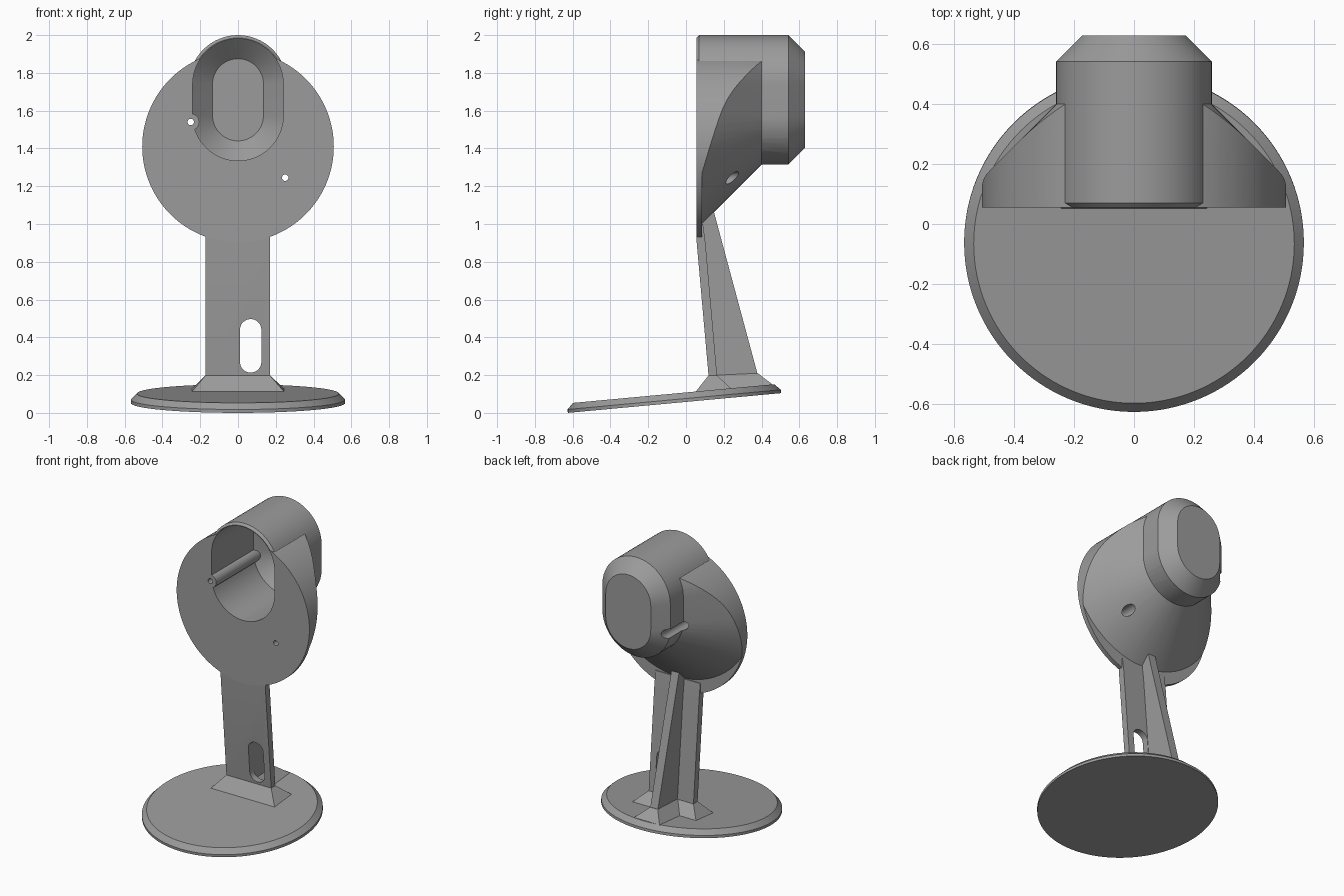
import bpy, bmesh, math
from mathutils import Matrix

if "Cube" in bpy.data.objects:
    bpy.data.objects.remove(bpy.data.objects["Cube"])

grey = bpy.data.materials.new("mid_grey")
grey.diffuse_color = (0.33, 0.33, 0.33, 1)
grey.use_nodes = True
grey.node_tree.nodes["Principled BSDF"].inputs["Base Color"].default_value = grey.diffuse_color


def loft(name, rings):
    """Closed solid through a list of equal-length rings of points."""
    bm = bmesh.new()
    rows = [[bm.verts.new(p) for p in ring] for ring in rings]
    n = len(rows[0])
    for a, b in zip(rows, rows[1:]):
        for i in range(n):
            j = (i + 1) % n
            bm.faces.new((a[i], a[j], b[j], b[i]))
    bm.faces.new(rows[0])
    bm.faces.new(rows[-1])
    bmesh.ops.recalc_face_normals(bm, faces=bm.faces)
    mesh = bpy.data.meshes.new(name)
    bm.to_mesh(mesh)
    bm.free()
    mesh.materials.append(grey)
    ob = bpy.data.objects.new(name, mesh)
    bpy.context.collection.objects.link(ob)
    return ob


def stadium(r, y, x=0.0, z0=1.575, z1=1.74, n=32):
    """Upright rounded slot outline at depth y."""
    pts = []
    for zc, start in ((z1, 0), (z0, math.pi)):
        for i in range(n + 1):
            a = start + math.pi * i / n
            pts.append((x + r * math.cos(a), y, zc + r * math.sin(a)))
    return pts


def circle(r, y, x, z, n=128):
    return [(x + r * math.cos(math.tau * i / n), y, z + r * math.sin(math.tau * i / n))
            for i in range(n)]


def rod(name, r, y0, y1, x, z, n=32):
    return loft(name, [circle(r, y0, x, z, n), circle(r, y1, x, z, n)])


def rect(x0, x1, y0, y1, z0, z1):
    """Rectangle whose height may change from front (z0) to back (z1)."""
    return [(x0, y0, z0), (x1, y0, z0), (x1, y1, z1), (x0, y1, z1)]


def combine(ob, other, op):
    """Boolean that is applied at once and removes the helper."""
    mod = ob.modifiers.new(op, 'BOOLEAN')
    mod.operation, mod.solver, mod.object = op, 'EXACT', other
    bpy.context.view_layer.objects.active = ob
    bpy.ops.object.modifier_apply(modifier=mod.name)
    bpy.data.objects.remove(other)


# Tilted round base with chamfered rim
tilt = math.atan(0.0925)
base = loft("base", [[(x, y, h) for x, _, y in circle(r, 0, 0, 0)]
                     for r, h in ((0.567, 0), (0.567, 0.018), (0.535, 0.05))])
base.data.transform(Matrix.Translation((0, -0.061, 0.0524)) @ Matrix.Rotation(tilt, 4, 'X'))

# Leaning stand plate with a cable slot
side = [(0.055, 0.92), (0.12, 0.19), (0.165, 0.19), (0.103, 0.9), (0.09, 1.0), (0.056, 1.0)]
plate = loft("stand_plate", [[(x, y, z) for y, z in side] for x in (-0.172, 0.17)])
combine(plate, loft("slot", [stadium(0.0565, y, 0.067, 0.27, 0.44) for y in (0, 0.3)]), 'DIFFERENCE')

# Back rib
side = [(0.13, 0.19), (0.383, 0.19), (0.13, 1.13), (0.07, 1.0)]
rib = loft("back_rib", [[(x, y, z) for y, z in side] for x in (-0.05, 0.008)])

# Flared feet of plate and rib
loft("plate_foot", [rect(-0.245, 0.245, 0.05, 0.24, 0.111, 0.128),
                    rect(-0.172, 0.17, 0.119, 0.165, 0.198, 0.198)])
loft("rib_foot", [rect(-0.12, 0.078, 0.12, 0.46, 0.117, 0.149),
                  rect(-0.05, 0.008, 0.13, 0.38, 0.198, 0.21)])

# Head: sloped shell trimmed to a round outline
head = loft("head", [stadium(0.595, 0.065), stadium(0.255, 0.405), stadium(0.255, 0.42)])
combine(head, rod("trim", 0.507, 0, 0.6, 0, 1.41, 128), 'INTERSECT')
combine(head, rod("front_disc", 0.507, 0.055, 0.085, 0, 1.41, 128), 'UNION')
# Long pocket body with chamfered back
combine(head, loft("body", [stadium(0.245, 0.055), stadium(0.26, 0.07),
                            stadium(0.26, 0.542), stadium(0.172, 0.63)]), 'UNION')
# Hollow pocket, leaving a screw boss along its left wall
pocket = loft("pocket", [stadium(0.24, 0.0), stadium(0.24, 0.51), stadium(0.135, 0.61)])
combine(pocket, rod("boss", 0.045, -0.1, 0.7, -0.25, 1.54), 'DIFFERENCE')
combine(head, pocket, 'DIFFERENCE')
# Screw holes with wider channels from behind
for x, z in ((-0.25, 1.54), (0.25, 1.245)):
    combine(head, rod("screw_hole", 0.017, 0, 0.3, x, z), 'DIFFERENCE')
    combine(head, rod("screw_channel", 0.033, 0.12, 0.8, x, z), 'DIFFERENCE')

# Smooth shading with sharp edges kept
for ob in list(bpy.context.scene.objects):
    bpy.ops.object.select_all(action='DESELECT')
    ob.select_set(True)
    bpy.context.view_layer.objects.active = ob
    bpy.ops.object.shade_smooth_by_angle(angle=math.radians(25))
